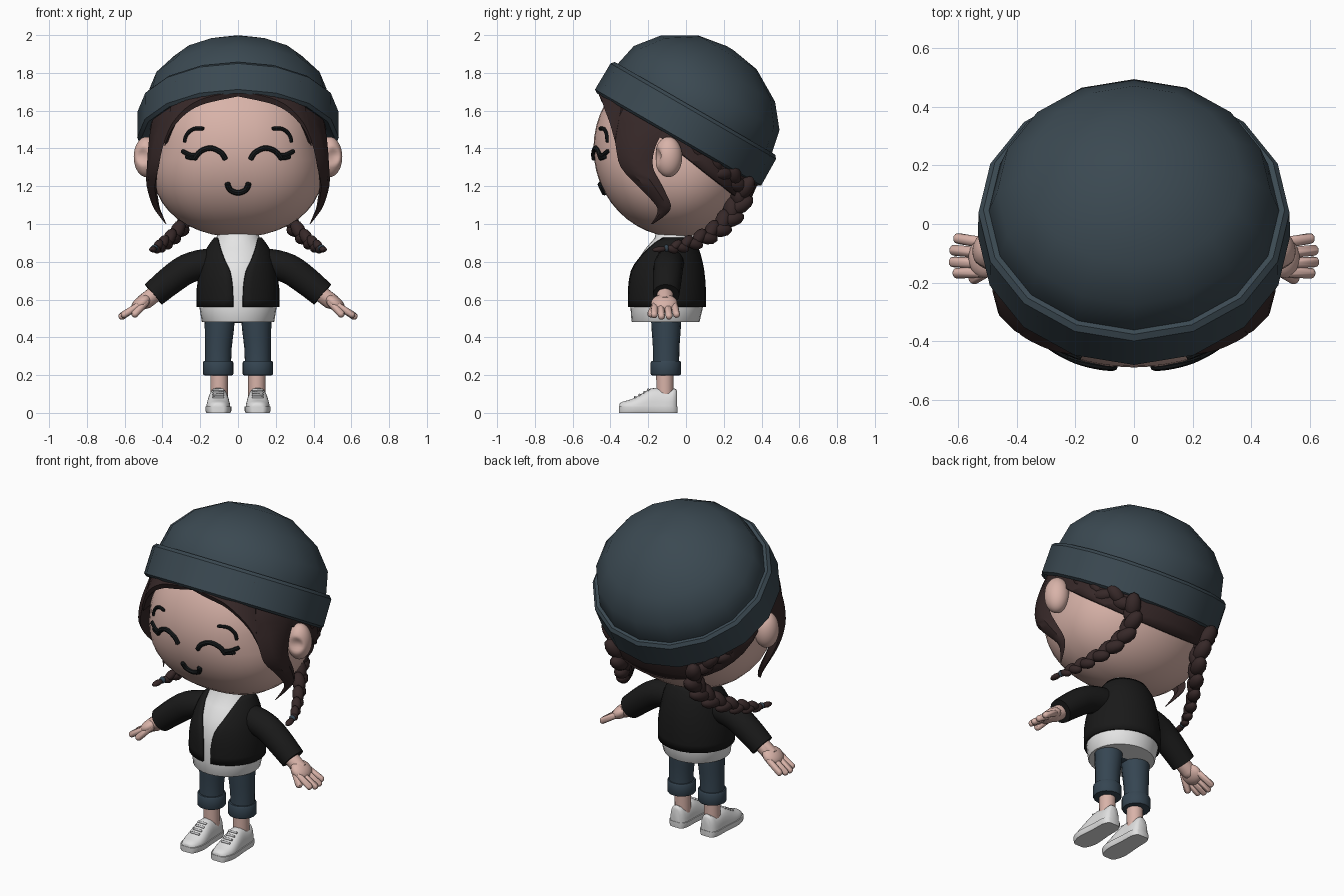
import bpy, bmesh
from math import sin, cos, pi, sqrt, asin, radians, copysign
from mathutils import Vector, Matrix

if "Cube" in bpy.data.objects:
    bpy.data.objects.remove(bpy.data.objects["Cube"])

COLOURS = {
    "skin": (0.69, 0.45, 0.395), "beanie_blue": (0.043, 0.066, 0.083),
    "denim": (0.036, 0.06, 0.084), "hair_brown": (0.037, 0.021, 0.021),
    "jacket_black": (0.010, 0.010, 0.010), "shirt_white": (0.78, 0.78, 0.78),
    "shoe_white": (0.74, 0.74, 0.74), "lace_grey": (0.6, 0.6, 0.61),
    "line_black": (0.008, 0.010, 0.011)}
MATS = {}
for key, rgb in COLOURS.items():
    MATS[key] = bpy.data.materials.new(key)
    MATS[key].diffuse_color = (*rgb, 1)


# ---- helpers ----
def finish(name, bm, mat, mirror=False, thick=0):
    bmesh.ops.recalc_face_normals(bm, faces=bm.faces[:])
    me = bpy.data.meshes.new(name)
    bm.to_mesh(me)
    bm.free()
    me.materials.append(MATS[mat])
    ob = bpy.data.objects.new(name, me)
    bpy.context.collection.objects.link(ob)
    if thick:
        m = ob.modifiers.new("thickness", 'SOLIDIFY')
        m.thickness, m.offset = thick, 0
    if mirror:
        ob.modifiers.new("mirror", 'MIRROR')
    return ob


def loft(bm, rings, closed=True, caps=True):
    vs = [[bm.verts.new(p) for p in r] for r in rings]
    n = len(vs[0])
    for a, b in zip(vs, vs[1:]):
        for i in range(n if closed else n - 1):
            j = (i + 1) % n
            bm.faces.new((a[i], a[j], b[j], b[i]))
    if caps and closed:
        bm.faces.new(vs[0])
        bm.faces.new(vs[-1])


def smooth(pts, n):
    P = [Vector(p) for p in pts]
    Q = [P[0]] + P + [P[-1]]
    out = []
    for i in range(len(P) - 1):
        a, b, c, d = Q[i:i + 4]
        for k in range(n):
            t = k / n
            out.append((b * 2 + (c - a) * t + (a * 2 - b * 5 + c * 4 - d) * (t * t)
                        + (b * 3 - a - c * 3 + d) * (t ** 3)) * 0.5)
    return out + [P[-1]]


def tube(bm, pts, sides=14, steps=1):
    """Sweep a circle along points given as (x, y, z, radius)."""
    pts = smooth(pts, steps)
    rings = []
    for i, p in enumerate(pts):
        t = (pts[min(i + 1, len(pts) - 1)] - pts[max(i - 1, 0)]).to_3d().normalized()
        u = t.cross(Vector((0, 1, 0))).normalized()
        w = u.cross(t)
        rings.append([p.to_3d() + (u * cos(2 * pi * k / sides) + w * sin(2 * pi * k / sides)) * p[3]
                      for k in range(sides)])
    loft(bm, rings)


def ball(bm, c, radii, direction=None, sub=2):
    rot = direction.to_track_quat('Z', 'Y').to_matrix().to_4x4() if direction else Matrix()
    m = Matrix.Translation(c) @ rot @ Matrix.Diagonal((*radii, 1))
    return bmesh.ops.create_icosphere(bm, subdivisions=sub, radius=1, matrix=m)["verts"]


def capsule(bm, p, q, r):
    p, q = Vector(p), Vector(q)
    mid, half = (p + q) / 2, (q - p) / 2
    for v in ball(bm, mid, (r, r, r), q - p):
        v.co += half * (1 if (v.co - mid).dot(half) > 0 else -1)


# ---- head ----
HZ, HR, HY = 1.40, 0.47, -0.04


def head_axes(z):
    zr = (z - HZ) / HR
    s = sqrt(max(0, 1 - zr * zr))
    return 0.44 * (1 + 0.25 * max(0, -zr)) * s, 0.45 * s


def face_y(x, z):
    a, b = head_axes(z)
    return HY - b * max(0, 1 - (abs(x) / a) ** 2.4) ** (1 / 2.4)


def head_mesh(scale):
    bm = bmesh.new()
    rings = []
    for i in range(1, 24):
        z = HZ - HR * cos(pi * i / 24)
        a, b = head_axes(z)
        ring = []
        for k in range(40):
            c, s = cos(2 * pi * k / 40), sin(2 * pi * k / 40)
            e = 2 / 2.4 if s < 0 else 1
            by = b if s < 0 else b * 0.935
            ring.append((scale * a * copysign(abs(c) ** e, c),
                         HY + scale * by * copysign(abs(s) ** e, s), HZ + scale * (z - HZ)))
        rings.append(ring)
    loft(bm, rings)
    return bm


finish("head", head_mesh(1), "skin")

# ears with a soft hollow facing forward
bm = bmesh.new()
hollow = Vector((0.505, -0.16, 1.36))
for v in ball(bm, (0.484, -0.093, 1.355), (0.068, 0.073, 0.107), sub=4):
    d = (v.co - hollow).length / 0.055
    if d < 1:
        v.co.y += 0.026 * (1 - d * d) ** 2
finish("ears", bm, "skin", True)


# facial lines hug the face surface
def face_lines(name, strokes, mirror=True):
    bm = bmesh.new()
    for r, pts in strokes:
        path = [p.to_3d() for p in smooth([(x, 0, z) for x, z in pts], 5)]
        n = len(path) - 1
        tube(bm, [(p.x, face_y(p.x, p.z) - 0.002, p.z, r * (0.65 if i in (0, n) else 1))
                  for i, p in enumerate(path)], 8)
    finish(name, bm, "line_black", mirror)


face_lines("closed_eyes", [
    (0.014, [(0.065, 1.34), (0.09, 1.378), (0.145, 1.402), (0.2, 1.383), (0.232, 1.342)]),
    (0.012, [(0.205, 1.365), (0.25, 1.365), (0.297, 1.387)]),
    (0.011, [(0.22, 1.352), (0.25, 1.35), (0.278, 1.358)])])
face_lines("eyebrows", [(0.010, [(0.18, 1.505), (0.235, 1.503), (0.272, 1.472), (0.284, 1.432)])])
face_lines("smile", [(0.015, [(-0.058, 1.22), (-0.042, 1.182), (0, 1.166), (0.042, 1.182), (0.058, 1.22)])], False)

# ---- beanie, tipped back 30 degrees ----
HAT_C, HAT_U, HAT_N = Vector((0, 0.046, 1.61)), Vector((0, 0.866, -0.5)), Vector((0, 0.5, 0.866))


def hat_part(name, profile):
    bm = bmesh.new()
    loft(bm, [[HAT_C + Vector((r * 1.05 * sin(pi * k / 8), 0, 0)) + HAT_U * (r * cos(pi * k / 8)) + HAT_N * h
               for k in range(16)] for r, h in profile])
    finish(name, bm, "beanie_blue")


hat_part("beanie_crown", [(0.465, -0.04), (0.472, 0), (0.445, 0.127), (0.35, 0.245), (0.18, 0.345), (0.02, 0.372)])
hat_part("beanie_cuff", [(0.41, -0.12), (0.46, -0.17), (0.49, -0.188), (0.508, -0.175),
                         (0.506, -0.015), (0.49, 0.003), (0.462, 0.0), (0.45, -0.03)])

# ---- hair ----
bm = head_mesh(1.045)
for co, no, lower in (((0, 0.02, 1.335), (0, 0.62, 0.785), True), ((0, 0.04, 1.57), HAT_N, False)):
    bmesh.ops.bisect_plane(bm, geom=bm.verts[:] + bm.edges[:] + bm.faces[:], plane_co=co, plane_no=no,
                           clear_inner=lower, clear_outer=not lower)
finish("hair_under_beanie", bm, "hair_brown", thick=0.025)

# fringe parted in the middle
bm = bmesh.new()
edge = [(0, -0.445, 1.675), (0.1, -0.45, 1.655), (0.2, -0.435, 1.628), (0.28, -0.42, 1.58),
        (0.35, -0.39, 1.50), (0.39, -0.365, 1.41)]
loft(bm, [[(x, y, z), (x, y - 0.012, z + 0.03), (x * 0.85, -0.42 + 0.27 * x, 1.76), (x * 0.92, y + 0.06, z + 0.04)]
          for x, y, z in smooth(edge, 3)])
finish("fringe", bm, "hair_brown", True)

# side locks: height, front edge x y, back edge x y
bm = bmesh.new()
rows = [(1.70, 0.22, -0.40, 0.44, -0.12), (1.60, 0.29, -0.415, 0.46, -0.10), (1.50, 0.36, -0.385, 0.465, -0.12),
        (1.40, 0.40, -0.37, 0.465, -0.165), (1.30, 0.42, -0.345, 0.465, -0.175), (1.20, 0.44, -0.255, 0.462, -0.125),
        (1.10, 0.425, -0.16, 0.442, -0.08), (1.05, 0.405, -0.155, 0.415, -0.105), (1.0, 0.38, -0.185, 0.382, -0.175)]
rings = []
for z, fx, fy, bx, by in smooth(rows, 3):
    f, b = Vector((fx, fy, z)), Vector((bx, by, z))
    d = b - f
    out = Vector((d.y, -d.x, 0)).normalized()
    puff = out * 0.032 * min(1, d.length / 0.15) * min(1, max(0.1, (1.72 - z) / 0.15))
    rings.append([f, f + d * 0.3 + puff, f + d * 0.7 + puff, b, f + d * 0.5 - out * min(0.02, d.length * 0.2)])
loft(bm, rings)
finish("side_locks", bm, "hair_brown", True)

# braids running under the beanie and curling forward
bm = bmesh.new()
path = smooth([(0.44, 0.05, 1.38, 0.042), (0.38, 0.20, 1.28, 0.05), (0.27, 0.295, 1.19, 0.058),
               (0.255, 0.255, 1.07, 0.056), (0.30, 0.175, 0.98, 0.05), (0.36, 0.075, 0.92, 0.042),
               (0.41, -0.025, 0.885, 0.034), (0.44, -0.09, 0.872, 0.026)], 3)
for i in range(len(path) - 1):
    p, r = path[i].to_3d(), path[i][3]
    t = (path[i + 1] - path[i]).to_3d().normalized()
    side = t.cross(Vector((1, 0, 0))).normalized() * (1 if i % 2 else -1)
    d = (t - side * 0.55).normalized()
    ball(bm, p + side * r * 0.3, (r * 0.8, r * 0.75, r * 1.3), d)
ball(bm, (0.45, -0.14, 0.866), (0.02, 0.016, 0.04), Vector((0.15, -1, -0.1)))
finish("braids", bm, "hair_brown", True)
bm = bmesh.new()
ball(bm, (0.442, -0.103, 0.872), (0.02, 0.014, 0.02))
finish("braid_ties", bm, "denim", True)

# ---- shirt and open jacket: height, x radius, y radius, y centre, half opening ----
body = [(0.56, 0.213, 0.2, -0.102, 0.026), (0.66, 0.212, 0.2, -0.102, 0.028), (0.75, 0.197, 0.19, -0.1, 0.042),
        (0.81, 0.182, 0.17, -0.092, 0.07), (0.87, 0.16, 0.14, -0.08, 0.092), (0.925, 0.12, 0.10, -0.07, 0.106)]
bm = bmesh.new()
shirt = [(0.48, 0.195, 0.185, -0.108, 0), (0.485, 0.2, 0.188, -0.108, 0)] + body + [(0.97, 0.105, 0.09, -0.07, 0)]
loft(bm, [[(0.96 * rx * sin(pi * k / 14), cy - 0.96 * ry * cos(pi * k / 14), z) for k in range(28)]
          for z, rx, ry, cy, g in shirt])
finish("shirt", bm, "shirt_white")
bm = bmesh.new()
rings = []
for z, rx, ry, cy, g in smooth(body, 2):
    gap = asin(g / rx)
    angles = [gap + (2 * pi - 2 * gap) * k / 28 for k in range(29)]
    rings.append([(rx * sin(a), cy - ry * cos(a), z) for a in angles])
loft(bm, rings, closed=False)
finish("jacket", bm, "jacket_black", thick=0.014)

# sleeves and hands
bm = bmesh.new()
tube(bm, [(0.10, -0.085, 0.79, 0.07), (0.17, -0.088, 0.79, 0.078), (0.27, -0.095, 0.762, 0.079),
          (0.36, -0.1, 0.70, 0.076), (0.448, -0.105, 0.627, 0.07)], 16, 3)
finish("sleeves", bm, "jacket_black", True)
bm = bmesh.new()
capsule(bm, (0.41, -0.11, 0.65), (0.49, -0.112, 0.595), 0.046)
ball(bm, (0.512, -0.115, 0.58), (0.07, 0.037, 0.062), Vector((0.78, 0, -0.62)), 3)
for y0, y1, reach in ((-0.062, -0.05, 0.82), (-0.098, -0.09, 0.98), (-0.134, -0.13, 1), (-0.165, -0.168, 0.85)):
    capsule(bm, (0.525, y0, 0.57), (0.53 + 0.084 * reach, y1, 0.57 - 0.058 * reach), 0.0195)
capsule(bm, (0.49, -0.155, 0.585), (0.545, -0.185, 0.525), 0.021)
finish("hands", bm, "skin", True)

# ---- legs ----
bm = bmesh.new()
tube(bm, [(0.096, -0.105, 0.55, 0.083), (0.099, -0.105, 0.44, 0.077), (0.104, -0.105, 0.34, 0.07),
          (0.105, -0.105, 0.25, 0.069)], 16, 2)
finish("jeans_legs", bm, "denim", True)
bm = bmesh.new()
ball(bm, (0, -0.105, 0.525), (0.16, 0.085, 0.05))
finish("jeans_seat", bm, "denim")
bm = bmesh.new()
tube(bm, [(0.105, -0.107, 0.198, 0.066), (0.105, -0.107, 0.2, 0.077), (0.105, -0.107, 0.208, 0.081),
          (0.105, -0.107, 0.265, 0.081), (0.105, -0.107, 0.275, 0.076), (0.105, -0.107, 0.276, 0.06)], 16)
finish("jeans_cuffs", bm, "denim", True)
bm = bmesh.new()
tube(bm, [(0.1, -0.112, 0.08, 0.046), (0.1, -0.112, 0.22, 0.047)], 14)
finish("ankles", bm, "skin", True)

# ---- shoes: y, half width, height ----
last = [(-0.353, 0.022, 0.045), (-0.34, 0.044, 0.058), (-0.29, 0.062, 0.072), (-0.24, 0.063, 0.098),
        (-0.19, 0.058, 0.128), (-0.14, 0.055, 0.132), (-0.09, 0.054, 0.12), (-0.06, 0.044, 0.13), (-0.047, 0.028, 0.115)]
sections = smooth(last, 2)
CX = 0.104
bm = bmesh.new()
loft(bm, [[(CX + w * copysign(abs(cos(pi * k / 12)) ** 0.8, cos(pi * k / 12)), y,
            0.02 + (h - 0.02) * max(0, sin(pi * k / 12)) ** 0.75) for k in range(13)] for y, w, h in sections])
finish("shoe_uppers", bm, "shoe_white", True)
bm = bmesh.new()
loft(bm, [[(CX + sx * (w + 0.005), -0.2 + (y + 0.2) * 1.015, z)
           for sx, z in ((-0.92, 0), (0.92, 0), (1, 0.012), (1, 0.034), (-1, 0.034), (-1, 0.012))]
          for y, w, h in sections])
finish("shoe_soles", bm, "shoe_white", True)
bm = bmesh.new()
for y, z in ((-0.268, 0.083), (-0.245, 0.095), (-0.222, 0.108), (-0.2, 0.122)):
    capsule(bm, (CX - 0.024, y, z), (CX + 0.024, y, z), 0.007)
finish("shoe_laces", bm, "lace_grey", True)

# smooth shading, keeping crisp folds
bpy.ops.object.select_all(action='SELECT')
bpy.context.view_layer.objects.active = bpy.context.selected_objects[0]
bpy.ops.object.shade_smooth_by_angle(angle=radians(38))

for m in bpy.data.materials:
    if m.users and not m.is_grease_pencil:
        m.use_nodes = True
        m.node_tree.nodes["Principled BSDF"].inputs["Base Color"].default_value = m.diffuse_color
